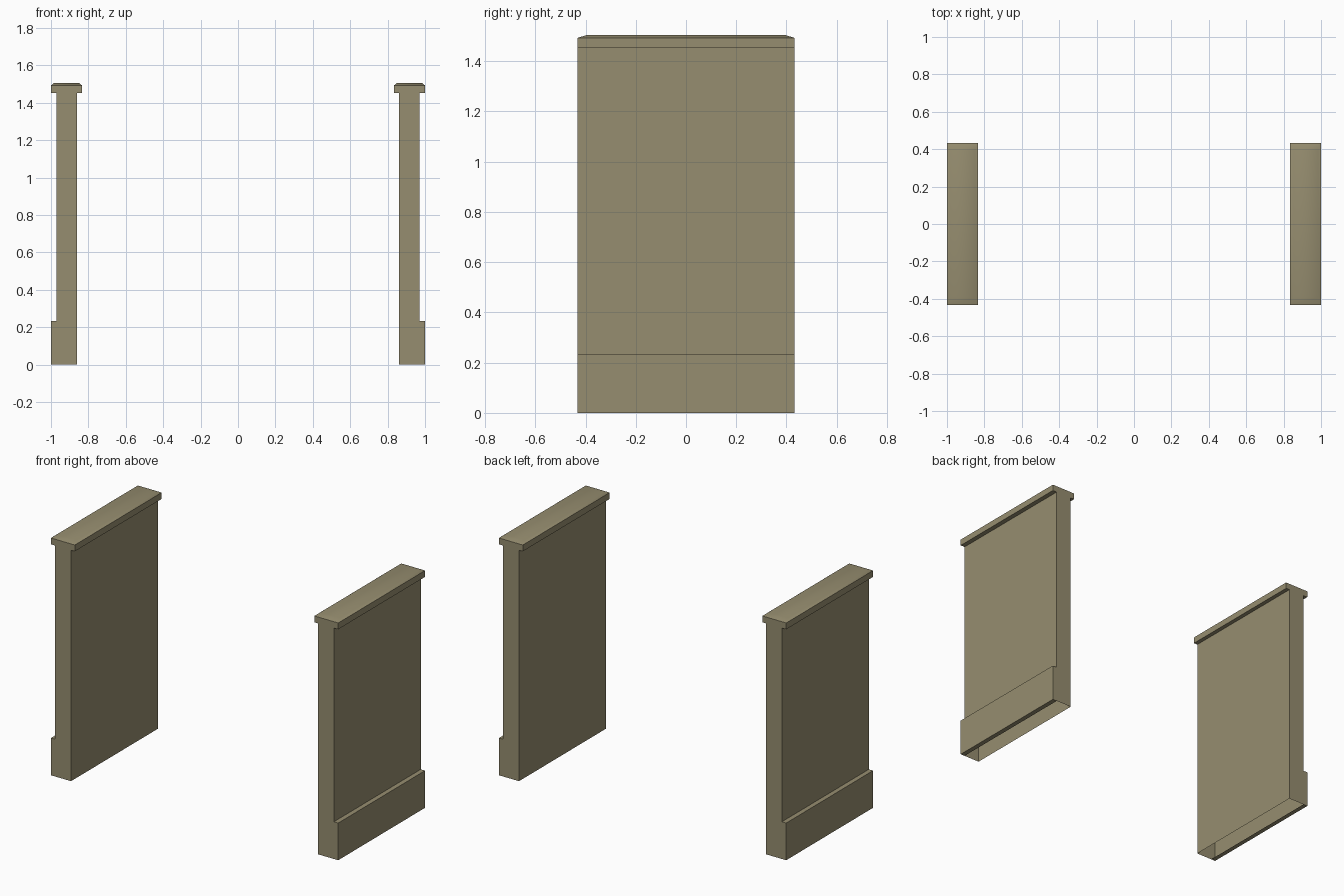
import bpy, bmesh, math

if "Cube" in bpy.data.objects:
    bpy.data.objects.remove(bpy.data.objects["Cube"])

HALF_Y = 0.432
stone = bpy.data.materials.new("khaki_stone")
stone.diffuse_color = (0.305, 0.268, 0.160, 1)
stone.use_nodes = True
stone.node_tree.nodes["Principled BSDF"].inputs["Base Color"].default_value = stone.diffuse_color


def make_object(name, bm):
    bmesh.ops.recalc_face_normals(bm, faces=bm.faces)
    mesh = bpy.data.meshes.new(name)
    bm.to_mesh(mesh)
    bm.free()
    mesh.materials.append(stone)
    obj = bpy.data.objects.new(name, mesh)
    bpy.context.collection.objects.link(obj)
    return obj


def wall(name, side):
    # Wall slab with a plinth step on its outer side, extruded along y
    profile = [(0.86, 0), (0.97, 0), (1.0, 0), (1.0, 0.234),
               (0.97, 0.234), (0.97, 1.453), (0.86, 1.453)]
    bm = bmesh.new()
    face = bm.faces.new([bm.verts.new((side * x, -HALF_Y, z)) for x, z in profile])
    ext = bmesh.ops.extrude_face_region(bm, geom=[face], use_keep_orig=True)
    verts = [g for g in ext["geom"] if isinstance(g, bmesh.types.BMVert)]
    bmesh.ops.translate(bm, verts=verts, vec=(0, 2 * HALF_Y, 0))
    bmesh.ops.recalc_face_normals(bm, faces=bm.faces)
    # The slab is hollow and open underneath; only the plinth step is closed
    under = [f for f in bm.faces
             if abs(f.normal.z) > 0.9 and f.calc_center_median().z < 0.01
             and abs(f.calc_center_median().x) < 0.97]
    bmesh.ops.delete(bm, geom=under, context='FACES_ONLY')
    return make_object(name, bm)


def coping(name, side):
    # Overhanging cap with a slightly raised, tapered top
    cx, hx = side * 0.917, 0.083
    rings = [(hx, HALF_Y, 1.453), (hx, HALF_Y, 1.493), (hx - 0.015, HALF_Y - 0.04, 1.505)]
    bm = bmesh.new()
    loops = [[bm.verts.new((cx + sx * rx, sy * ry, z))
              for sx, sy in ((-1, -1), (1, -1), (1, 1), (-1, 1))]
             for rx, ry, z in rings]
    bm.faces.new(loops[0][::-1])
    bm.faces.new(loops[-1])
    for a, b in zip(loops, loops[1:]):
        for i in range(4):
            j = (i + 1) % 4
            bm.faces.new((a[i], a[j], b[j], b[i]))
    obj = make_object(name, bm)
    bpy.ops.object.select_all(action='DESELECT')
    obj.select_set(True)
    bpy.context.view_layer.objects.active = obj
    bpy.ops.object.shade_smooth_by_angle(angle=math.radians(45))
    return obj


for label, side in (("left", -1), ("right", 1)):
    wall(label + "_wall", side)
    coping(label + "_coping", side)
